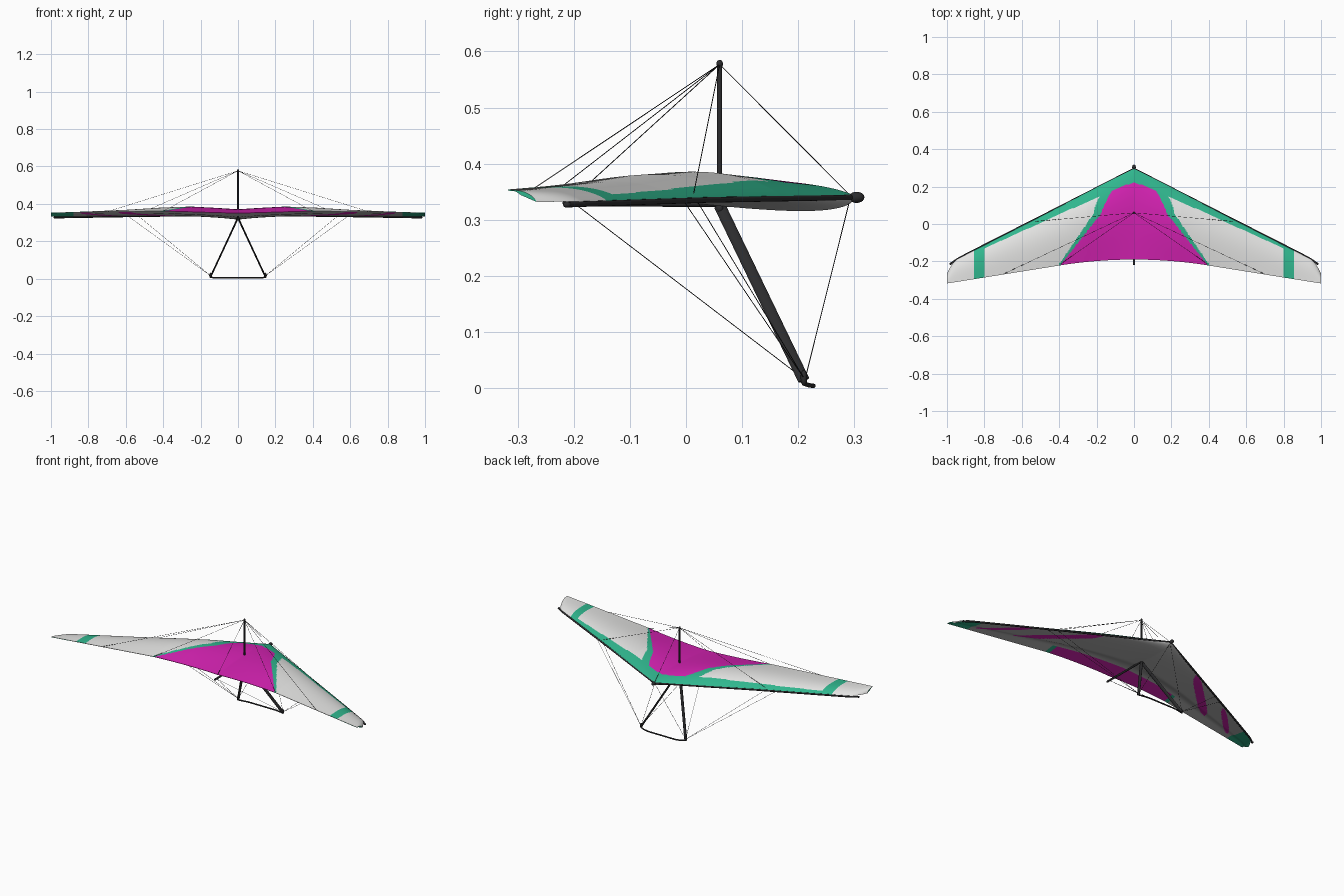
import bpy, bmesh, math
from mathutils import Vector, Matrix

if "Cube" in bpy.data.objects:
    bpy.data.objects.remove(bpy.data.objects["Cube"])


def material(name, r, g, b):
    m = bpy.data.materials.new(name)
    m.diffuse_color = (r, g, b, 1)
    m.use_nodes = True
    m.node_tree.nodes["Principled BSDF"].inputs["Base Color"].default_value = m.diffuse_color
    return m


WHITE = material("sail white", .78, .78, .77)
MAGENTA = material("sail magenta", .67, .016, .45)
GREEN = material("sail green", .03, .47, .27)
UNDER = material("undersurface grey", .48, .48, .48)
BLACK = material("frame dark grey", .025, .025, .027)


def lerp_table(v, table):
    """Piecewise linear lookup; first column ascending."""
    if v <= table[0][0]:
        return table[0][1]
    for (a, p), (b, q) in zip(table, table[1:]):
        if v <= b:
            return p + (q - p) * (v - a) / (b - a)
    return table[-1][1]


def finish(bm, name, mats, angle=40):
    me = bpy.data.meshes.new(name)
    bm.to_mesh(me)
    bm.free()
    ob = bpy.data.objects.new(name, me)
    bpy.context.collection.objects.link(ob)
    for m in mats:
        me.materials.append(m)
    bpy.ops.object.select_all(action='DESELECT')
    bpy.context.view_layer.objects.active = ob
    ob.select_set(True)
    bpy.ops.object.shade_smooth_by_angle(angle=math.radians(angle))
    return ob


def add_tube(bm, a, b, r, flat=1.0, sides=12):
    """Cylinder from a to b; flat squeezes it sideways into a streamlined section."""
    a, b = Vector(a), Vector(b)
    d = (b - a).normalized()
    side = d.cross(Vector((0, 1, 0)))
    side = side.normalized() if side.length > 1e-4 else Vector((1, 0, 0))
    fwd = d.cross(side)
    rot = Matrix((side * flat, fwd, d)).transposed().to_4x4()
    bmesh.ops.create_cone(bm, cap_ends=True, segments=sides, radius1=r, radius2=r,
                          depth=(b - a).length,
                          matrix=Matrix.Translation((a + b) / 2) @ rot)


def tubes(name, paths, r, mat, flat=1.0, sides=12):
    bm = bmesh.new()
    for path in paths:
        for a, b in zip(path, path[1:]):
            add_tube(bm, a, b, r, flat, sides)
    return finish(bm, name, [mat])


def blobs(name, centres, size, mat):
    bm = bmesh.new()
    for c in centres:
        bmesh.ops.create_uvsphere(bm, u_segments=16, v_segments=10, radius=1,
                                  matrix=Matrix.Translation(c) @ Matrix.Diagonal((*size, 1)))
    return finish(bm, name, [mat])


def both(p):
    return [p, (-p[0], p[1], p[2])]


# Sail outline and section
def lead_y(x):
    return .30 - .516 * x - .05 * max(0, (x - .94) / .06) ** 2


def trail_y(x):
    return max(-.317, -.19 - .2 * x * x if x < .4 else -.222 - .16 * (x - .4))


def lead_z(x):
    return .342 - .010 * x


def trail_z(x):
    return .35 + .012 * min(x / .4, 1) - .008 * max(0, (x - .4) / .6)


CAMBER = [(0, .026), (.12, .033), (.25, .039), (.4, .033), (.6, .022), (1, .008)]


def upper(x, t):
    base = lead_z(x) + (trail_z(x) - lead_z(x)) * t
    return base + lerp_table(x, CAMBER) * math.sin(math.pi * t ** .7)


def lower(x, t):
    base = lead_z(x) + (trail_z(x) - lead_z(x)) * t
    base -= .028 * math.exp(-x / .22) * math.sin(math.pi * t ** .45)
    f = min(1, max(0, (t - .55) / .25))
    f = f * f * (3 - 2 * f)
    return min(base * (1 - f) + (upper(x, t) - .002) * f, upper(x, t) - .002 * min(1, t * 10))


# Colour rules in plan view
MAGENTA_EDGE = [(-.215, .39), (.05, .18), (.13, .145), (.176, .118), (.205, .06), (.22, 0)]


def top_colour(x, y):
    w = lerp_table(y, MAGENTA_EDGE)
    if y < .22 and x < w:
        return 1
    strip = lerp_table(y, [(-.2, .012), (.14, .05)])
    border = lerp_table(x, [(.2, .055), (.85, .014)])
    if .80 < x < .855:
        return 2
    if x < .855 and (x < w + strip or lead_y(x) - y < border):
        return 2
    return 0


def in_stripe(x, y, a, b, half):
    """Stripe from a to b with softly rounded ends."""
    p, a, b = Vector((x, y)), Vector(a), Vector(b)
    k = (p - a).dot(b - a) / (b - a).length_squared
    if not 0 <= k <= 1:
        return False
    return (p - a - (b - a) * k).length < half * (1 - abs(2 * k - 1) ** 6)


def bottom_colour(x, y, t):
    if x > .88:
        return 2
    if t > .8 and x < .415:
        return 1 if x < .39 else 2
    if in_stripe(x, y, (.315, .125), (.65, -.205), .023) or \
            in_stripe(x, y, (.645, -.05), (.855, -.265), .015):
        return 1
    return 3


# Sail: one half as a closed ring swept along the span, then mirrored
NX, NT = 200, 60
ts = [(k / NT) ** 1.4 for k in range(NT + 1)]
ring = [(t, True) for t in reversed(ts)] + [(t, False) for t in ts[1:]]
bm = bmesh.new()
rows = []
for i in range(NX + 1):
    x = i / NX
    row = []
    for t, is_top in ring:
        y = lead_y(x) + (trail_y(x) - lead_y(x)) * t
        row.append(bm.verts.new((x, y, upper(x, t) if is_top else lower(x, t))))
    rows.append(row)
n = len(ring)
for i in range(NX):
    for j in range(n):
        k = (j + 1) % n
        f = bm.faces.new((rows[i][j], rows[i + 1][j], rows[i + 1][k], rows[i][k]))
        c = f.calc_center_median()
        t = (ring[j][0] + ring[k][0]) / 2
        f.material_index = top_colour(c.x, c.y) if j < NT else bottom_colour(c.x, c.y, t)
bm.faces.new(rows[-1]).material_index = 2
sail = finish(bm, "sail", [WHITE, MAGENTA, GREEN, UNDER])
mirror = sail.modifiers.new("mirror", 'MIRROR')
mirror.merge_threshold = .0001

# Airframe tubes: leading edge tubes tuck under the sail and emerge near the tips
tubes("leading_edge_tubes", [[(s * .005, .293, .340), (s * .5, .040, .3355), (s * .80, -.112, .3305),
                              (s * .94, -.184, .328), (s * .98, -.212, .327)] for s in (1, -1)],
      .005, BLACK)
tubes("keel_tube", [[(0, .30, .340), (0, .06, .328), (0, -.215, .330)]], .0055, BLACK)
tubes("kingpost", [[(0, .06, .315), (0, .06, .578)]], .0045, BLACK)
tubes("downtubes", [[(0, .06, .325), p] for p in both((.145, .21, .014))], .0105, BLACK, .42)
tubes("base_bar", [[(-.147, .211, .008), (-.125, .220, .005), (-.09, .227, .004), (.09, .227, .004),
                    (.125, .220, .005), (.147, .211, .008)]], .004, BLACK)

# Fittings
blobs("nose_cap", [(0, .304, .340)], (.010, .014, .010), BLACK)
blobs("kingpost_cap", [(0, .06, .578)], (.006, .006, .007), BLACK)
blobs("downtube_joint", [(0, .06, .320)], (.010, .008, .010), BLACK)
blobs("base_corner_fittings", both((.146, .210, .018)), (.008, .006, .014), BLACK)
blobs("tube_end_caps", both((.98, -.212, .327)) + [(0, -.213, .330)], (.006, .007, .0055), BLACK)

# Rigging wires
top = (0, .06, .577)
ends = [(0, .292, .344), (0, -.187, .352)]
for p in [(.55, .012, .338), (.40, -.219, .361), (.70, -.268, .358)]:
    ends += both(p)
tubes("upper_wires", [[top, e] for e in ends], .0008, BLACK, sides=6)
lower_paths = []
for s in (1, -1):
    corner = (s * .146, .212, .015)
    for e in [(0, .292, .336), (0, -.20, .330), (s * .53, .02, .333), (s * .585, -.003, .332)]:
        lower_paths.append([corner, e])
tubes("lower_wires", lower_paths, .0008, BLACK, sides=6)
